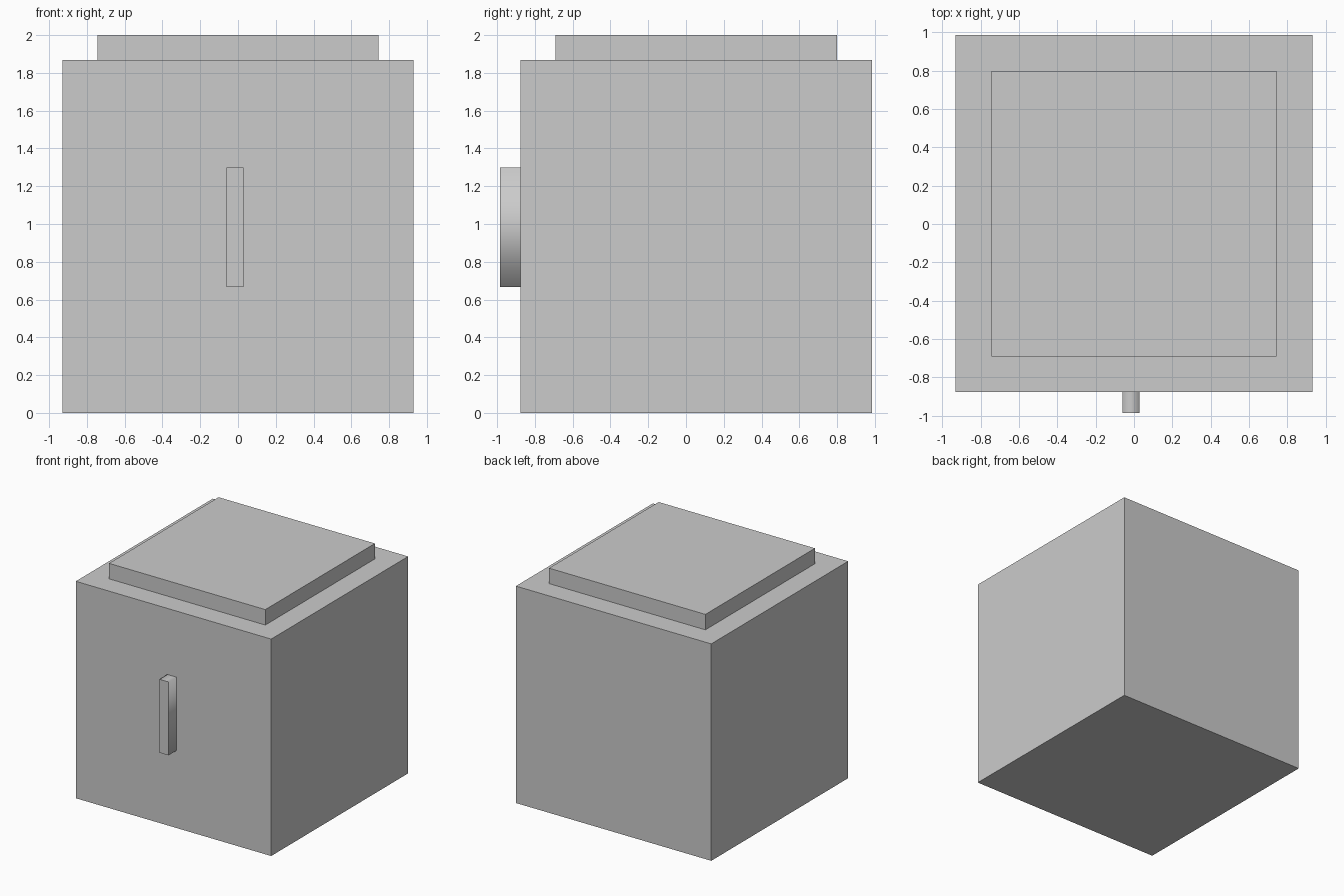
import bpy
import bmesh
from mathutils import Matrix, Vector

if "Cube" in bpy.data.objects:
    bpy.data.objects.remove(bpy.data.objects["Cube"])


def box(name, low, high):
    """Add a box spanning the two opposite corners."""
    low, high = Vector(low), Vector(high)
    size = high - low
    bm = bmesh.new()
    matrix = Matrix.Translation((low + high) / 2) @ Matrix.Diagonal((*size, 1))
    bmesh.ops.create_cube(bm, size=1, matrix=matrix)
    mesh = bpy.data.meshes.new(name)
    bm.to_mesh(mesh)
    bm.free()
    obj = bpy.data.objects.new(name, mesh)
    bpy.context.collection.objects.link(obj)
    return obj


# Main cabinet body and the raised panel on top
box("body", (-0.93, -0.877, 0), (0.93, 0.985, 1.867))
box("top_panel", (-0.744, -0.691, 1.867), (0.744, 0.799, 2.0))

# Upright handle on the front: smooth around its sides, flat on its face
handle = box("handle", (-0.06, -0.985, 0.666), (0.028, -0.877, 1.298))
for face in handle.data.polygons:
    face.use_smooth = abs(face.normal.y) < 0.5
